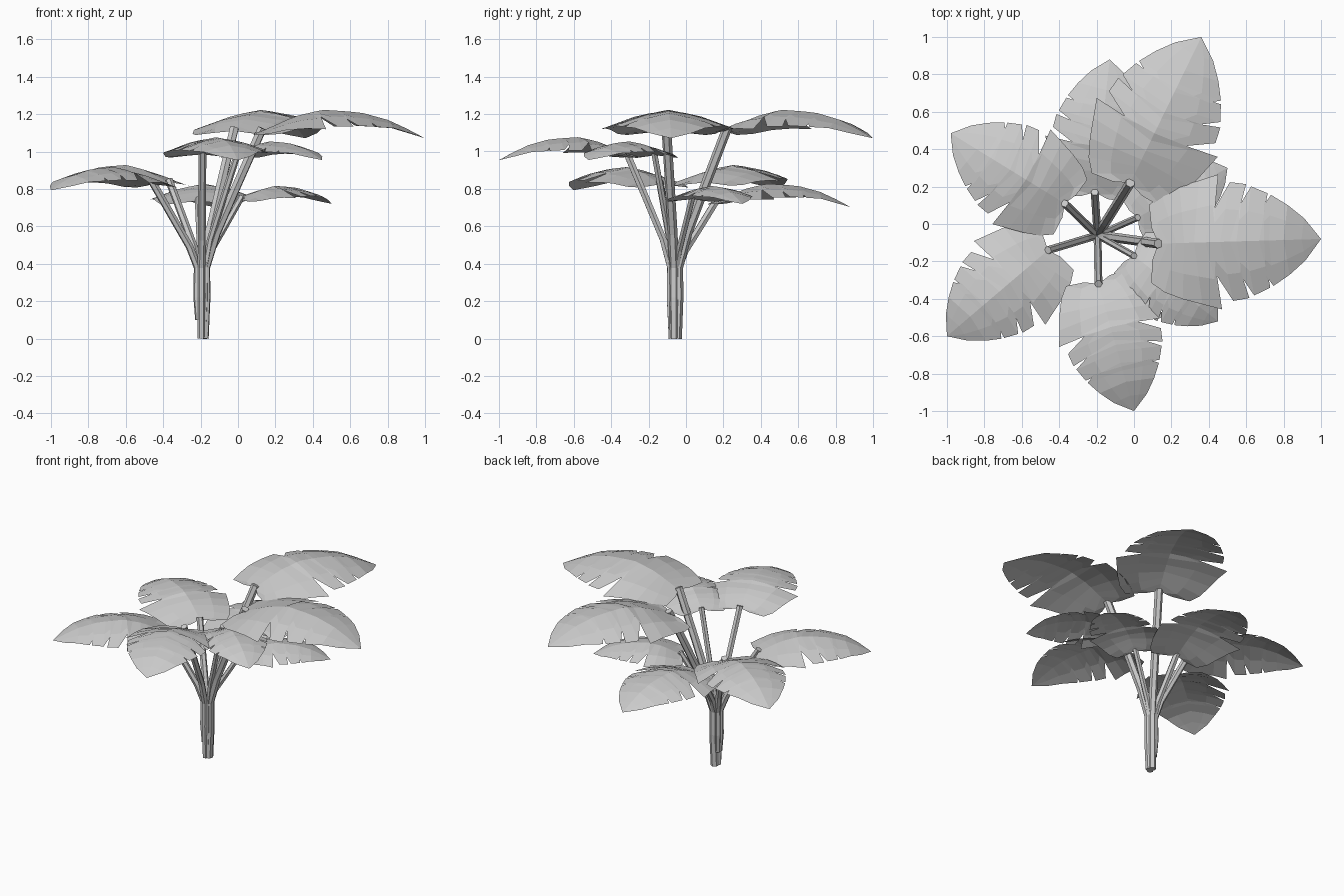
import bpy, bmesh, math
from mathutils import Vector

if "Cube" in bpy.data.objects:
    bpy.data.objects.remove(bpy.data.objects["Cube"])

CENTRE = Vector((-0.195, -0.06, 0))

# half leaf outline: (along midrib, sideways, anchor on midrib), with split notches
HALF = [(-.04, .10, .02), (-.05, .24, .06), (.03, .30, .11), (.14, .345, .16),
        (.26, .38, .22), (.38, .415, .29), (.355, .21, .34), (.45, .365, .38),
        (.55, .35, .44), (.515, .235, .48), (.58, .335, .53), (.68, .29, .62),
        (.655, .215, .65), (.70, .28, .68), (.80, .215, .77), (.90, .13, .88)]
# height of the midrib along the leaf
RIB = [(-.1, -.01), (0, 0), (.2, .09), (.37, .13), (.6, .115), (.8, .06), (1, -.045)]


def rib_height(t):
    for (a, za), (b, zb) in zip(RIB, RIB[1:]):
        if t <= b:
            return za + (zb - za) * (t - a) / (b - a)
    return RIB[-1][1]


def leaf(name, base, tip):
    """Arched, notched leaf blade from its stem joint to its tip."""
    base = Vector(base)
    d = Vector((tip[0], tip[1], 0)) - Vector((base.x, base.y, 0))
    length = d.length
    d.normalize()
    side = Vector((-d.y, d.x, 0))
    bm = bmesh.new()

    def vert(t, w):
        droop = (.1 * abs(w) + .45 * w * w) * min(1, .4 + 1.8 * max(t, 0))
        p = d * t + side * w + Vector((0, 0, rib_height(t) - droop))
        return bm.verts.new(base + p * length)

    root, end = vert(0, 0), vert(1, 0)
    rib = [vert(m, 0) for t, w, m in HALF]
    for s in (1, -1):
        rows = [(r, vert(m + (t - m) * .55, s * w * .55), vert(t, s * w))
                for r, (t, w, m) in zip(rib, HALF)]
        faces = [(root, rows[0][0], rows[0][1]), (root, rows[0][1], rows[0][2])]
        for a, b in zip(rows, rows[1:]):
            for k in (0, 1):
                faces.append((a[k], b[k], b[k + 1], a[k + 1]))
        z = rows[-1]
        faces += [(z[0], end, z[1]), (z[1], end, z[2])]
        for f in faces:
            bm.faces.new(f if s < 0 else f[::-1])
    bmesh.ops.recalc_face_normals(bm, faces=bm.faces)
    if sum(f.normal.z for f in bm.faces) < 0:
        bmesh.ops.reverse_faces(bm, faces=bm.faces)
    me = bpy.data.meshes.new(name)
    bm.to_mesh(me)
    bm.free()
    bpy.context.collection.objects.link(bpy.data.objects.new(name, me))


def stem(name, top, foot, radius):
    """Six-sided stalk: upright in the bundle, then bending out to the leaf."""
    top = Vector(top)
    out = Vector((top.x, top.y, 0)) - CENTRE
    n = out.normalized()
    pts = [CENTRE + n * r + Vector((0, 0, z))
           for r, z in ((.014, foot), (.024, .22), (.022, .38))]
    rise = top.z - .38
    for f, h in ((.24, .25), (.58, .6)):
        pts.append(CENTRE + out * f + Vector((0, 0, .38 + rise * h)))
    pts.append(top + Vector((0, 0, .015)))
    cu = bpy.data.curves.new(name, 'CURVE')
    cu.dimensions = '3D'
    cu.bevel_depth = radius
    cu.bevel_resolution = 1
    cu.use_fill_caps = True
    sp = cu.splines.new('POLY')
    sp.points.add(len(pts) - 1)
    for p, co in zip(sp.points, pts):
        p.co = (*co, 1)
    sp.use_smooth = False
    bpy.context.collection.objects.link(bpy.data.objects.new(name, cu))


# plant: stem joint, leaf tip, stem foot height, stem radius
PLANT = [
    ((-.02, .22, 1.11), (.36, 1.0), 0, .026),
    ((.13, -.105, 1.11), (1.0, -.08), 0, .026),
    ((-.19, -.32, .985), (0, -1.0), 0, .021),
    ((-.46, -.14, .825), (-1.0, -.6), .1, .021),
    ((-.37, .11, .835), (-.98, .485), .1, .021),
    ((-.21, .17, .735), (-.13, .88), .1, .021),
    ((.02, .035, .745), (.5, .3), .1, .018),
    ((.0, -.17, .98), (.45, -.52), 0, .018),
]
for i, (joint, tip, foot, radius) in enumerate(PLANT, 1):
    leaf(f"leaf_{i}", joint, tip)
    stem(f"stem_{i}", joint, foot, radius)
